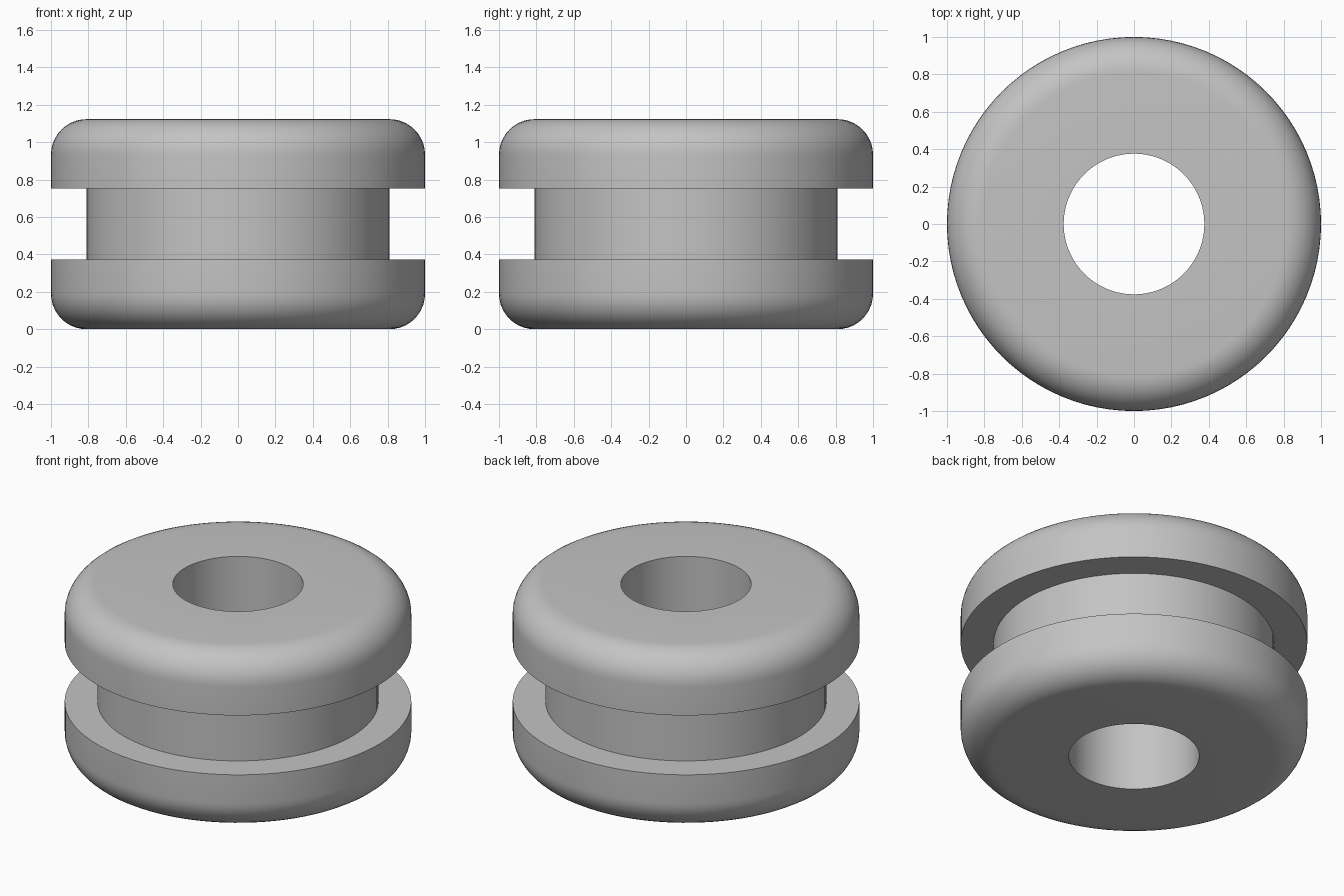
import bpy, bmesh, math

if "Cube" in bpy.data.objects:
    bpy.data.objects.remove(bpy.data.objects["Cube"])

HOLE, NECK, RIM = 0.376, 0.81, 1.0
HEIGHT, LOW, HIGH = 1.123, 0.374, 0.752
FILLET, SEGMENTS, STEPS = 0.19, 96, 10


def fillet(cz, start):
    """Quarter-circle points on the outer rim, in (radius, height)."""
    angles = [math.radians(start + 90 * i / STEPS) for i in range(STEPS + 1)]
    return [(RIM - FILLET + FILLET * math.cos(a), cz + FILLET * math.sin(a)) for a in angles]


# Closed cross-section: bore, lower flange, groove, upper flange
profile = [(HOLE, 0)]
profile += fillet(FILLET, -90)
profile += [(RIM, LOW), (NECK, LOW), (NECK, HIGH), (RIM, HIGH)]
profile += fillet(HEIGHT - FILLET, 0)
profile += [(HOLE, HEIGHT)]

# Revolve the cross-section around z
bm = bmesh.new()
rings = []
for s in range(SEGMENTS):
    a = 2 * math.pi * s / SEGMENTS
    rings.append([bm.verts.new((r * math.cos(a), r * math.sin(a), z)) for r, z in profile])
n = len(profile)
for s in range(SEGMENTS):
    ring, after = rings[s], rings[(s + 1) % SEGMENTS]
    for i in range(n):
        j = (i + 1) % n
        bm.faces.new((ring[i], after[i], after[j], ring[j]))
bmesh.ops.recalc_face_normals(bm, faces=bm.faces)
mesh = bpy.data.meshes.new("grommet")
bm.to_mesh(mesh)
bm.free()

# Grey rubber
grey = bpy.data.materials.new("grey rubber")
grey.diffuse_color = (0.55, 0.55, 0.55, 1)
grey.use_nodes = True
grey.node_tree.nodes["Principled BSDF"].inputs["Base Color"].default_value = grey.diffuse_color
mesh.materials.append(grey)

grommet = bpy.data.objects.new("grommet", mesh)
bpy.context.collection.objects.link(grommet)
bpy.context.view_layer.objects.active = grommet
grommet.select_set(True)
bpy.ops.object.shade_smooth_by_angle(angle=math.radians(30))
